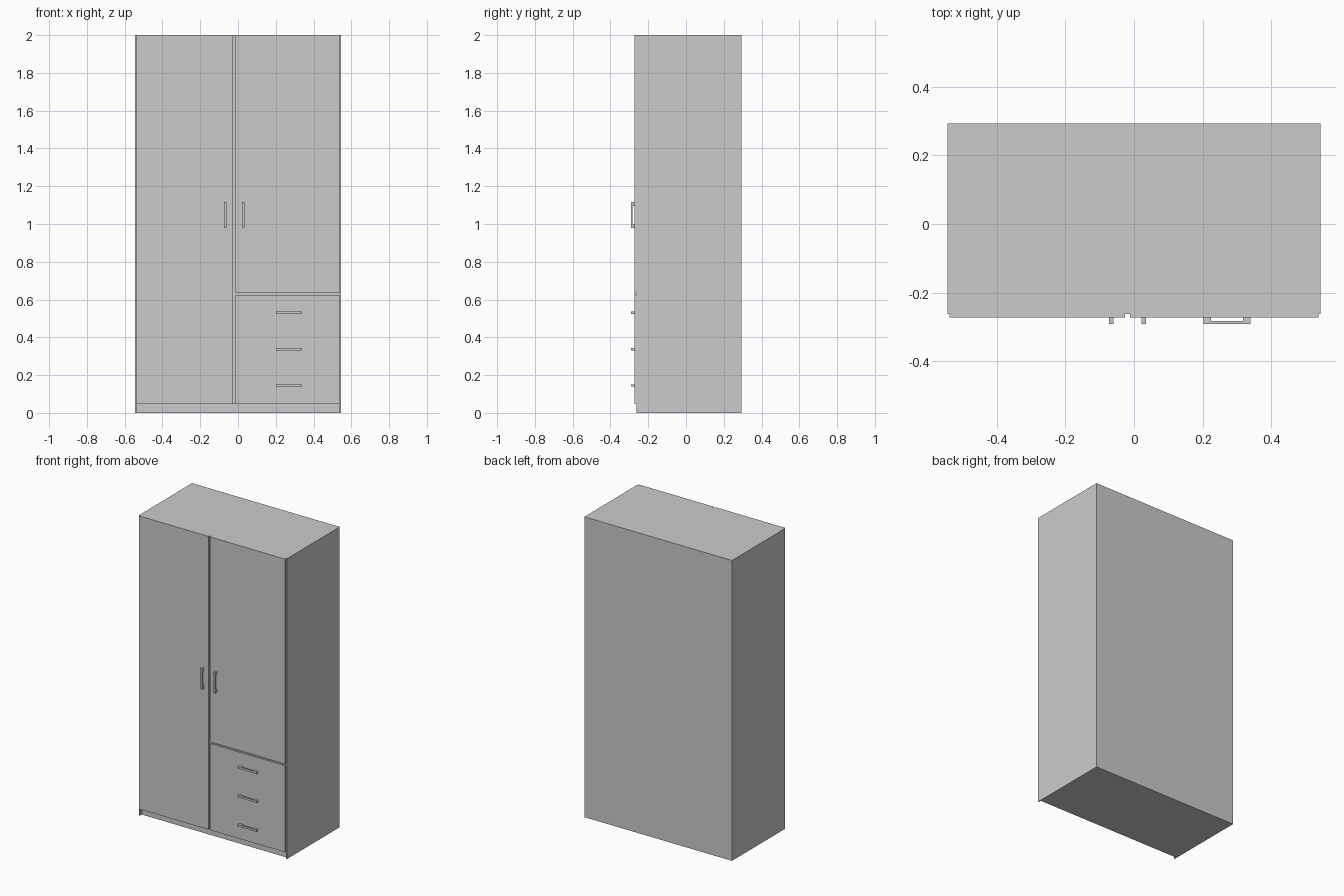
import bpy
import bmesh
from mathutils import Matrix
from math import radians

if "Cube" in bpy.data.objects:
    bpy.data.objects.remove(bpy.data.objects["Cube"])

W, BACK, BODY_F, DOOR_F = 0.544, 0.293, -0.262, -0.273
SIDE = 0.006
KICK = 0.048


def finish(name, bm):
    bmesh.ops.recalc_face_normals(bm, faces=bm.faces)
    mesh = bpy.data.meshes.new(name)
    bm.to_mesh(mesh)
    bm.free()
    obj = bpy.data.objects.new(name, mesh)
    bpy.context.collection.objects.link(obj)
    return obj


def box(name, x, y, z):
    bm = bmesh.new()
    bmesh.ops.create_cube(bm, size=1)
    for v in bm.verts:
        v.co = [lo + (c + 0.5) * (hi - lo) for c, (lo, hi) in zip(v.co, (x, y, z))]
    return finish(name, bm)


def handle(name, x, z, vertical):
    # U-shaped pull: two feet and a thin bar, extruded across its width
    half, foot, bar, out, width = 0.069, 0.022, 0.009, 0.019, 0.013
    profile = [(-half, 0), (-half, -out), (half, -out), (half, 0),
               (half - foot, 0), (half - foot, bar - out),
               (foot - half, bar - out), (foot - half, 0)]
    bm = bmesh.new()
    face = bm.faces.new([bm.verts.new((u, v, -width / 2)) for u, v in profile])
    ext = bmesh.ops.extrude_face_region(bm, geom=[face])
    moved = [g for g in ext["geom"] if isinstance(g, bmesh.types.BMVert)]
    bmesh.ops.translate(bm, verts=moved, vec=(0, 0, width))
    if vertical:
        bm.transform(Matrix.Rotation(radians(90), 4, 'Y'))
    bm.transform(Matrix.Translation((x, DOOR_F, z)))
    return finish(name, bm)


# Carcass: side panels, inner body and recessed plinth
box("left_side_panel", (-W, -W + SIDE), (BODY_F, BACK), (0, 2))
box("right_side_panel", (W - SIDE, W), (BODY_F, BACK), (0, 2))
box("carcass_body", (-W + SIDE, W - SIDE), (BODY_F, BACK), (KICK, 2))
box("plinth", (-W + SIDE, W - SIDE), (BODY_F + 0.018, BACK), (0, KICK))

# Doors and drawer front
front = (DOOR_F, BODY_F)
box("left_door", (-W + SIDE, -0.026), front, (KICK, 2))
box("right_door", (-0.012, W - SIDE), front, (0.635, 2))
box("drawer_front", (-0.012, W - SIDE), front, (KICK, 0.624))

# Pull handles
handle("left_door_handle", -0.067, 1.047, True)
handle("right_door_handle", 0.029, 1.047, True)
for i, z in enumerate((0.145, 0.338, 0.53)):
    handle(f"drawer_handle_{i + 1}", 0.271, z, False)
